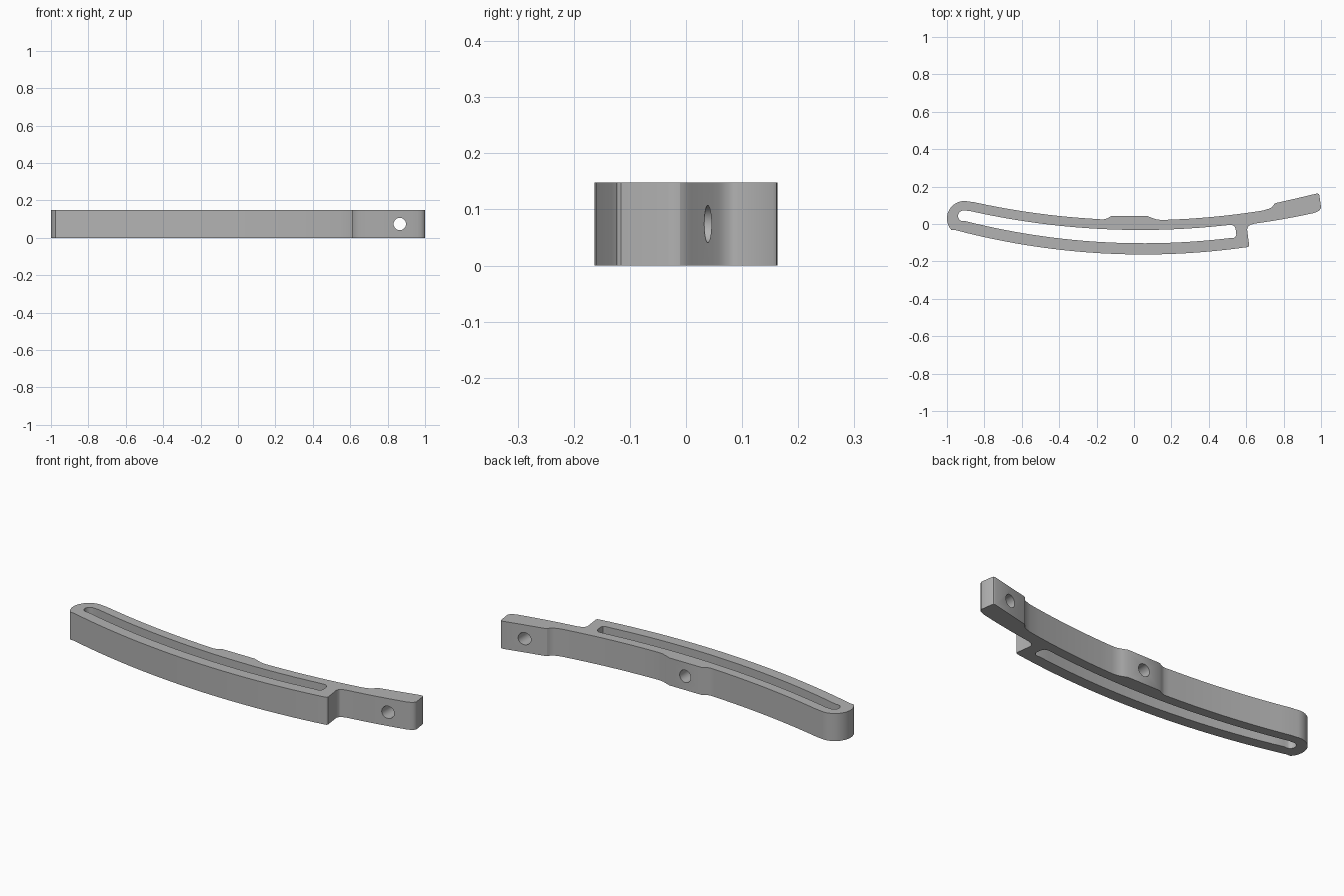
import bpy, bmesh, math

if "Cube" in bpy.data.objects:
    bpy.data.objects.remove(bpy.data.objects["Cube"])

HEIGHT = 0.148
HOLE_R = 0.033


def bow(cx, bottom, radius, x0, x1, n):
    """Points on the lower side of a large circle, from x0 to x1."""
    pts = []
    for i in range(n + 1):
        x = x0 + (x1 - x0) * i / n
        pts.append((x, bottom + radius - math.sqrt(radius ** 2 - (x - cx) ** 2)))
    return pts


def arc(cx, cy, r, a0, a1, n):
    """Points on a small circular arc, angles in degrees."""
    out = []
    for i in range(n + 1):
        a = math.radians(a0 + (a1 - a0) * i / n)
        out.append((cx + r * math.cos(a), cy + r * math.sin(a)))
    return out


def prism(name, pts, z0, z1):
    """Extrude a closed outline upwards."""
    bm = bmesh.new()
    face = bm.faces.new([bm.verts.new((x, y, z0)) for x, y in pts])
    up = bmesh.ops.extrude_face_region(bm, geom=[face])["geom"]
    bmesh.ops.translate(bm, vec=(0, 0, z1 - z0),
                        verts=[v for v in up if isinstance(v, bmesh.types.BMVert)])
    bmesh.ops.recalc_face_normals(bm, faces=bm.faces)
    mesh = bpy.data.meshes.new(name)
    bm.to_mesh(mesh)
    bm.free()
    obj = bpy.data.objects.new(name, mesh)
    bpy.context.collection.objects.link(obj)
    return obj


def hole_cutter(name, x, y0, y1):
    bpy.ops.mesh.primitive_cylinder_add(
        vertices=32, radius=HOLE_R, depth=y1 - y0,
        location=(x, (y0 + y1) / 2, HEIGHT / 2), rotation=(math.pi / 2, 0, 0))
    bpy.context.object.name = name
    return bpy.context.object


# Body outline, counter-clockwise: front wall, block end, tab, back wall, round end
outline = bow(0.05, -0.163, 3.94, -0.955, 0.605, 24)
outline += [(0.612, -0.121), (0.616, -0.116), (0.605, -0.032)]
outline += [(0.606, -0.022), (0.612, -0.011), (0.624, -0.004)]
outline += bow(0.1, -0.035, 4.01, 0.645, 0.96, 6)
outline += [(0.978, 0.065), (0.992, 0.073), (0.999, 0.084), (1.0, 0.092)]
outline += [(0.991, 0.155), (0.987, 0.161), (0.978, 0.163)]
outline += [(0.86, 0.135), (0.762, 0.113), (0.752, 0.109), (0.745, 0.1), (0.738, 0.09)]
outline += [(0.722, 0.082)]
outline += bow(0.035, 0.02, 4.15, 0.69, 0.15, 8)
outline += [(0.122, 0.024), (0.1, 0.031), (0.07, 0.043)]    # raised pad
outline += [(-0.12, 0.043), (-0.145, 0.029), (-0.165, 0.024)]
outline += bow(0.035, 0.02, 4.15, -0.19, -0.86, 10)
outline += arc(-0.907, 0.03, 0.093, 75, 222, 20)
bracket = prism("curved_bracket", outline, 0, HEIGHT)

# Long curved slot
slot = bow(0.05, -0.103, 3.88, -0.90, 0.51, 22)
slot += [(0.53, -0.076), (0.542, -0.069), (0.547, -0.056)]
slot += [(0.543, -0.025), (0.536, -0.012), (0.524, -0.005), (0.51, -0.005)]
slot += bow(0.035, -0.032, 4.15, 0.48, -0.88, 22)
slot += arc(-0.912, 0.043, 0.029, 90, 255, 10)
cutters = [prism("slot_cutter", slot, -0.1, HEIGHT + 0.1)]

# Screw holes: through the tab, and through the back wall at the pad
cutters.append(hole_cutter("tab_hole_cutter", 0.865, -0.1, 0.3))
cutters.append(hole_cutter("pad_hole_cutter", -0.025, -0.07, 0.2))

for cutter in cutters:
    cutter.hide_render = True
    mod = bracket.modifiers.new(cutter.name, "BOOLEAN")
    mod.operation = "DIFFERENCE"
    mod.solver = "EXACT"
    mod.object = cutter
    bpy.ops.object.select_all(action="DESELECT")
    bracket.select_set(True)
    bpy.context.view_layer.objects.active = bracket
    bpy.ops.object.modifier_apply(modifier=mod.name)
    bpy.data.objects.remove(cutter)

grey = bpy.data.materials.new("plain_grey")
grey.diffuse_color = (0.45, 0.45, 0.45, 1)
grey.use_nodes = True
grey.node_tree.nodes["Principled BSDF"].inputs["Base Color"].default_value = grey.diffuse_color
bracket.data.materials.clear()
bracket.data.materials.append(grey)
bpy.ops.object.shade_smooth_by_angle(angle=math.radians(30))
